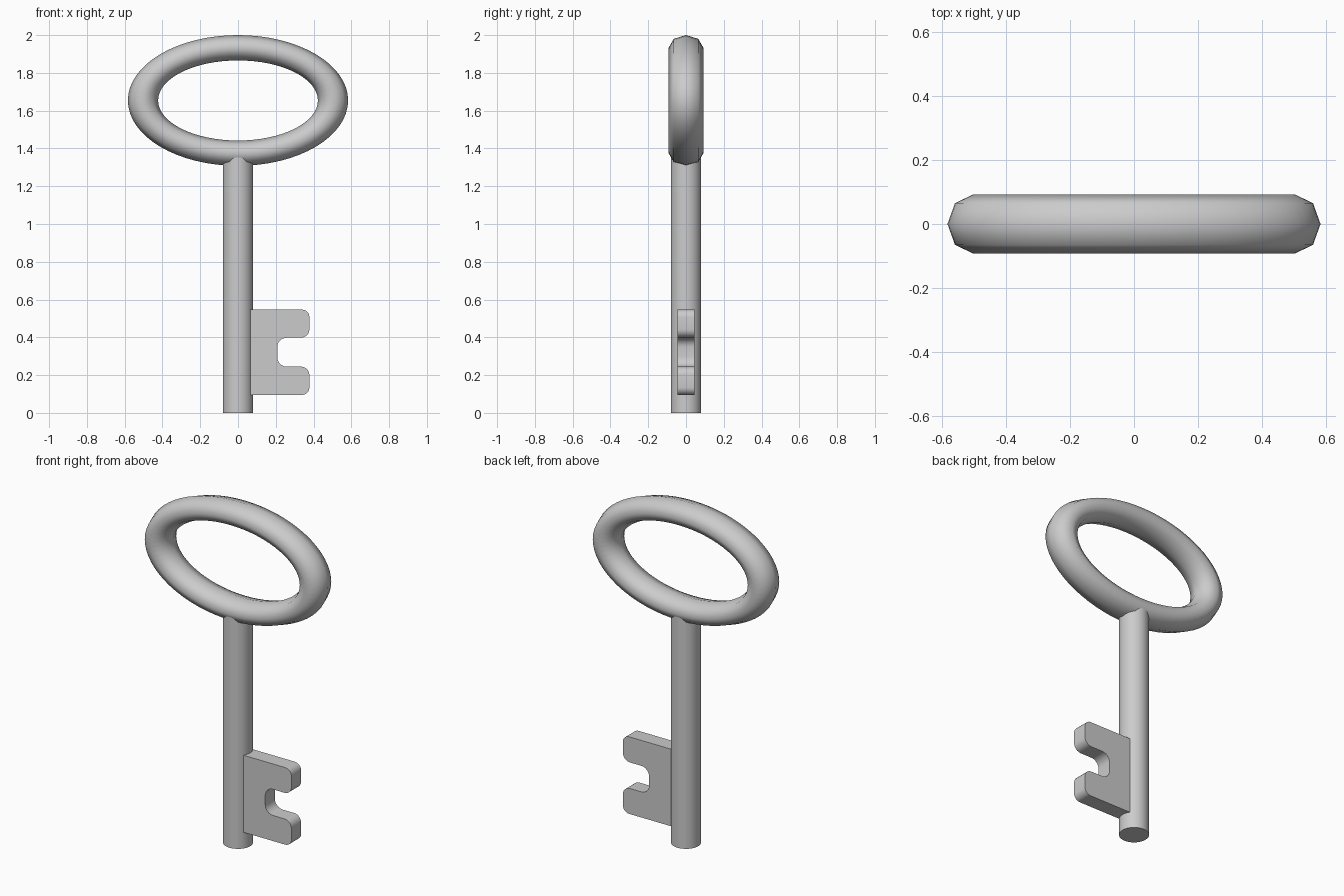
import bpy, bmesh, math
from mathutils import Vector

if "Cube" in bpy.data.objects:
    bpy.data.objects.remove(bpy.data.objects["Cube"])


def finish(name, bm, angle=35):
    bmesh.ops.recalc_face_normals(bm, faces=bm.faces)
    me = bpy.data.meshes.new(name)
    bm.to_mesh(me)
    bm.free()
    ob = bpy.data.objects.new(name, me)
    bpy.context.collection.objects.link(ob)
    bpy.ops.object.select_all(action='DESELECT')
    ob.select_set(True)
    bpy.context.view_layer.objects.active = ob
    bpy.ops.object.shade_smooth_by_angle(angle=math.radians(angle))
    return ob


def fillet(p, a, b, r, steps=6):
    """Arc points rounding the right-angled corner p between neighbours a and b."""
    da, db = (a - p).normalized(), (b - p).normalized()
    c = p + (da + db) * r
    return [c - db * r * math.cos(t) - da * r * math.sin(t)
            for t in (math.pi / 2 * i / steps for i in range(steps + 1))]


# Oval bow: octagonal tube section swept round an ellipse
bm = bmesh.new()
NU, NV = 64, 8
rings = []
for i in range(NU):
    u = 2 * math.pi * i / NU
    ring = []
    for j in range(NV):
        v = 2 * math.pi * j / NV
        ring.append(bm.verts.new(((0.503 + 0.080 * math.cos(v)) * math.cos(u),
                                  0.092 * math.sin(v),
                                  1.654 + (0.279 + 0.067 * math.cos(v)) * math.sin(u))))
    rings.append(ring)
for i in range(NU):
    a, b = rings[i], rings[(i + 1) % NU]
    for j in range(NV):
        k = (j + 1) % NV
        bm.faces.new((a[j], b[j], b[k], a[k]))
finish("key_bow", bm, 60)

# Round shank, its top buried in the bow
bm = bmesh.new()
H = 1.38
bmesh.ops.create_cone(bm, cap_ends=True, segments=32, radius1=0.08, radius2=0.08, depth=H)
bmesh.ops.translate(bm, verts=bm.verts, vec=(0, 0, H / 2))
finish("key_shank", bm)

# Bit: notched plate with rounded teeth (x, z, corner radius)
outline = [(0.02, 0.095, 0), (0.378, 0.095, 0.04), (0.378, 0.245, 0.045),
           (0.208, 0.245, 0.05), (0.208, 0.398, 0.05), (0.378, 0.398, 0.045),
           (0.378, 0.547, 0.04), (0.02, 0.547, 0)]
corners = [Vector((x, z)) for x, z, _ in outline]
pts = []
for i, (p, (_, _, r)) in enumerate(zip(corners, outline)):
    if r:
        pts += fillet(p, corners[i - 1], corners[(i + 1) % len(corners)], r)
    else:
        pts.append(p)
bm = bmesh.new()
face = bm.faces.new([bm.verts.new((p.x, -0.045, p.y)) for p in pts])
ext = bmesh.ops.extrude_face_region(bm, geom=[face], use_keep_orig=True)
bmesh.ops.translate(bm, vec=(0, 0.09, 0),
                    verts=[g for g in ext["geom"] if isinstance(g, bmesh.types.BMVert)])
finish("key_bit", bm)
